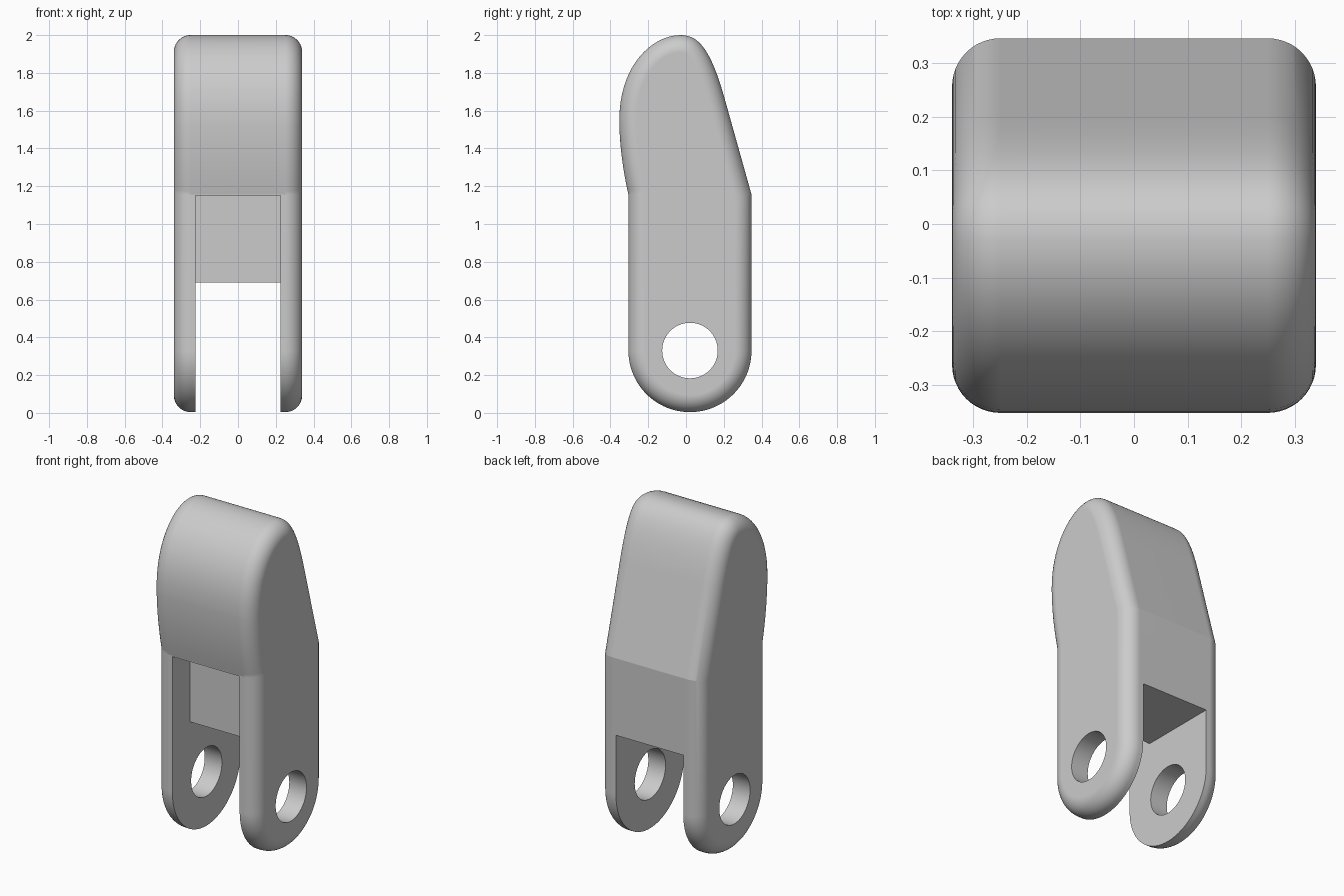
import bpy, bmesh, math
from mathutils import Vector
from mathutils.geometry import interpolate_bezier

if "Cube" in bpy.data.objects:
    bpy.data.objects.remove(bpy.data.objects["Cube"], do_unlink=True)

HALF_WIDTH, ROUNDING = 0.34, 0.09
PIN_Y, PIN_Z, END_RADIUS = 0.021, 0.33, 0.326

grey = bpy.data.materials.new("plain grey")
grey.use_nodes = True
colour = (0.6, 0.6, 0.6, 1)
grey.diffuse_color = colour
grey.node_tree.nodes["Principled BSDF"].inputs["Base Color"].default_value = colour


def circle(radius, start, end, count):
    angles = [start + (end - start) * i / count for i in range(count + 1)]
    return [(PIN_Y + radius * math.cos(a), PIN_Z + radius * math.sin(a)) for a in angles]


def bezier(a, b, c, d, count=18):
    points = interpolate_bezier(*[Vector((*p, 0)) for p in (a, b, c, d)], count + 1)
    return [(p.x, p.y) for p in points]


def extrude_profile(name, profile, half, rounding=0):
    """Extrude a (y, z) outline along x, optionally rounding both rims."""
    bm = bmesh.new()
    face = bm.faces.new([bm.verts.new((-half, y, z)) for y, z in profile])
    new = bmesh.ops.extrude_face_region(bm, geom=[face])["geom"]
    bmesh.ops.translate(bm, vec=(2 * half, 0, 0),
                        verts=[v for v in new if isinstance(v, bmesh.types.BMVert)])
    bmesh.ops.recalc_face_normals(bm, faces=bm.faces)
    if rounding:
        rims = [e for e in bm.edges if abs(e.verts[0].co.x - e.verts[1].co.x) < 0.001]
        bmesh.ops.bevel(bm, geom=rims, offset=rounding, segments=12, profile=0.5,
                        affect='EDGES', clamp_overlap=False)
    mesh = bpy.data.meshes.new(name)
    bm.to_mesh(mesh)
    bm.free()
    mesh.materials.append(grey)
    obj = bpy.data.objects.new(name, mesh)
    bpy.context.collection.objects.link(obj)
    return obj


# Body outline: round lower end, straight shank, curved tip
outline = circle(END_RADIUS, -math.pi, 0, 44)
outline.append((0.347, 1.155))
outline += bezier((0.2, 1.68), (0.125, 1.94), (0.06, 2.0), (-0.03, 2.0))
outline += bezier((-0.03, 2.0), (-0.17, 2.0), (-0.353, 1.85), (-0.353, 1.55))[1:]
outline += bezier((-0.353, 1.55), (-0.352, 1.4), (-0.33, 1.27), (-0.305, 1.155))[1:]
body = extrude_profile("finger_segment", outline, HALF_WIDTH, ROUNDING)

# Fork slot with the taller front recess, and the pin hole
slot = extrude_profile("fork_slot_cutter", [(-0.6, -0.2), (0.6, -0.2), (0.6, 0.69),
                       (-0.135, 0.69), (-0.135, 1.15), (-0.6, 1.15)], 0.225)
hole = extrude_profile("pin_hole_cutter", circle(0.147, 0, 2 * math.pi, 64)[:-1], 0.6)

bpy.ops.object.select_all(action='DESELECT')
body.select_set(True)
bpy.context.view_layer.objects.active = body
for cutter in (slot, hole):
    cutter.hide_render = True
    cut = body.modifiers.new(cutter.name, 'BOOLEAN')
    cut.operation, cut.solver, cut.object = 'DIFFERENCE', 'EXACT', cutter
    bpy.ops.object.modifier_apply(modifier=cut.name)
    bpy.data.objects.remove(cutter, do_unlink=True)

# Smooth rims, crisp cut edges
bpy.ops.object.shade_smooth_by_angle(angle=math.radians(12))
normals = body.modifiers.new("even_normals", 'WEIGHTED_NORMAL')
normals.keep_sharp = True
